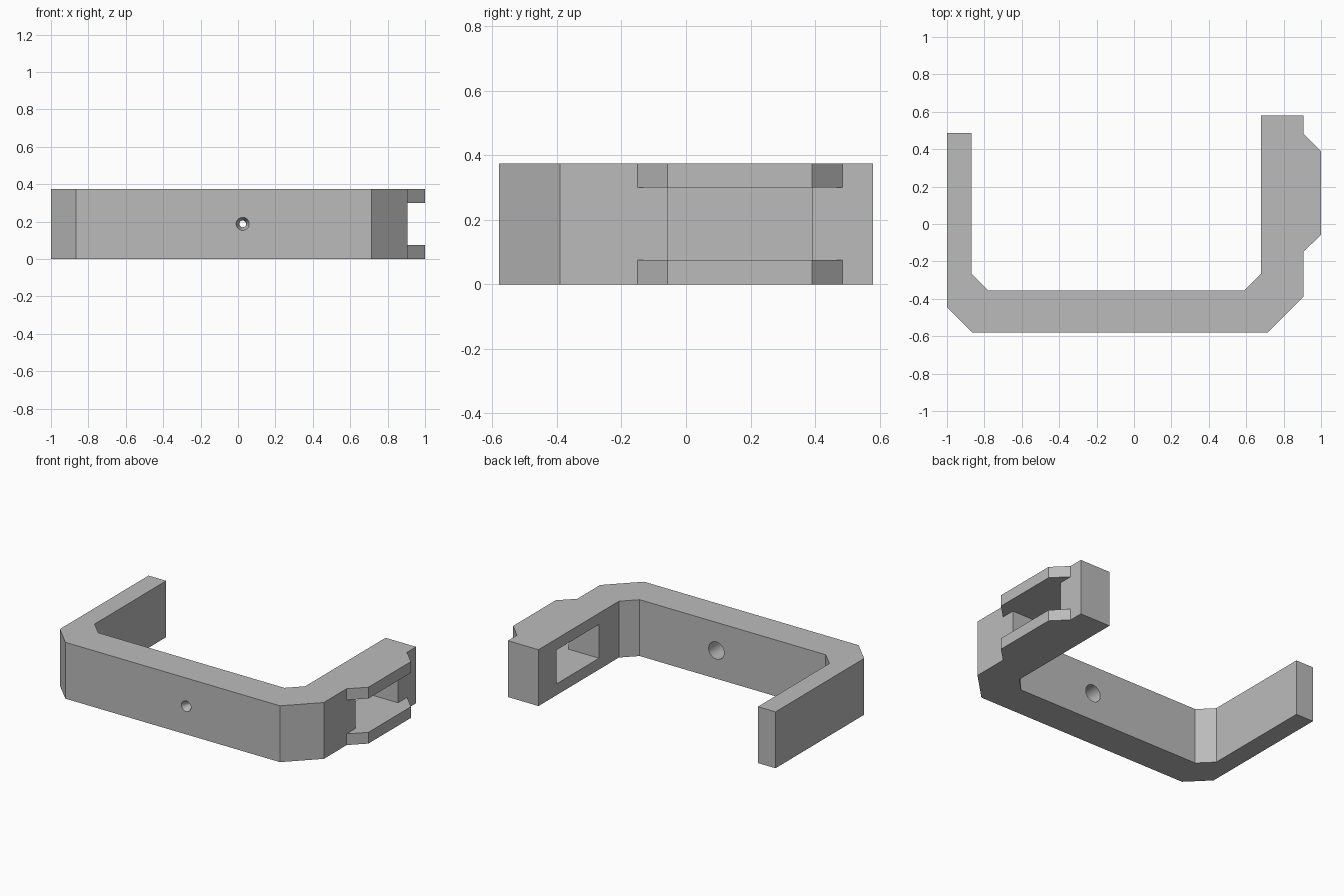
import bpy
import bmesh
import math

cube = bpy.data.objects.get("Cube")
if cube:
    bpy.data.objects.remove(cube, do_unlink=True)

HEIGHT = 0.375
LIP = 0.075          # thickness of each clip lip
HOLE_X, HOLE_Z = 0.025, 0.1875

grey = bpy.data.materials.new("plain_grey")
grey.use_nodes = True
colour = (0.5, 0.5, 0.5, 1)
grey.diffuse_color = colour
grey.node_tree.nodes["Principled BSDF"].inputs["Base Color"].default_value = colour


def add_object(name, bm):
    bmesh.ops.recalc_face_normals(bm, faces=bm.faces[:])
    mesh = bpy.data.meshes.new(name)
    bm.to_mesh(mesh)
    bm.free()
    mesh.materials.append(grey)
    obj = bpy.data.objects.new(name, mesh)
    bpy.context.collection.objects.link(obj)
    return obj


def prism(name, outline, low, high):
    """Extrude a plan outline from z = low to z = high."""
    bm = bmesh.new()
    face = bm.faces.new([bm.verts.new((x, y, low)) for x, y in outline])
    new = bmesh.ops.extrude_face_region(bm, geom=[face])["geom"]
    verts = [v for v in new if isinstance(v, bmesh.types.BMVert)]
    bmesh.ops.translate(bm, verts=verts, vec=(0, 0, high - low))
    return add_object(name, bm)


def turned_cutter(name, profile, sides=32):
    """Stack rings of (y, radius) along the screw axis and cap the ends."""
    bm = bmesh.new()
    rings = []
    for y, r in profile:
        angles = [2 * math.pi * i / sides for i in range(sides)]
        rings.append([bm.verts.new((HOLE_X + r * math.cos(a), y,
                                    HOLE_Z + r * math.sin(a))) for a in angles])
    for a, b in zip(rings, rings[1:]):
        for i in range(sides):
            j = (i + 1) % sides
            bm.faces.new((a[i], a[j], b[j], b[i]))
    bm.faces.new(rings[0])
    bm.faces.new(rings[-1])
    return add_object(name, bm)


def cut(target, cutter):
    cutter.hide_render = True
    mod = target.modifiers.new("cut", "BOOLEAN")
    mod.operation = "DIFFERENCE"
    mod.solver = "EXACT"
    mod.object = cutter
    bpy.context.view_layer.objects.active = target
    bpy.ops.object.modifier_apply(modifier=mod.name)
    bpy.data.objects.remove(cutter, do_unlink=True)


# U-shaped bracket with chamfered corners: thin left-hand arm, thick clip arm
bracket = prism("bracket_frame", [
    (-1, 0.487), (-1, -0.445), (-0.865, -0.58), (0.715, -0.58),
    (0.905, -0.39), (0.905, 0.58), (0.68, 0.58), (0.68, -0.265),
    (0.59, -0.355), (-0.78, -0.355), (-0.87, -0.265), (-0.87, 0.487),
], 0, HEIGHT)

# Window through the thick arm
cut(bracket, prism("window_cutter",
                   [(0.6, -0.057), (1.1, -0.057), (1.1, 0.39), (0.6, 0.39)],
                   LIP, HEIGHT - LIP))

# Screw hole: tapered mouth in front, narrow shank, wide bore behind
cut(bracket, turned_cutter("hole_cutter", [
    (-0.6, 0.035), (-0.58, 0.035), (-0.54, 0.018),
    (-0.5, 0.018), (-0.5, 0.057), (-0.3, 0.057)]))

# Bottom and top lips on the outside of the thick arm
for name, low in (("bottom_lip", 0), ("top_lip", HEIGHT - LIP)):
    prism(name, [(0.905, -0.15), (1, -0.057), (1, 0.39), (0.905, 0.485)],
          low, low + LIP)

# Smooth only the round hole walls
for obj in bpy.context.collection.objects:
    obj.select_set(obj == bracket)
bpy.context.view_layer.objects.active = bracket
bpy.ops.object.shade_smooth_by_angle(angle=math.radians(25))
